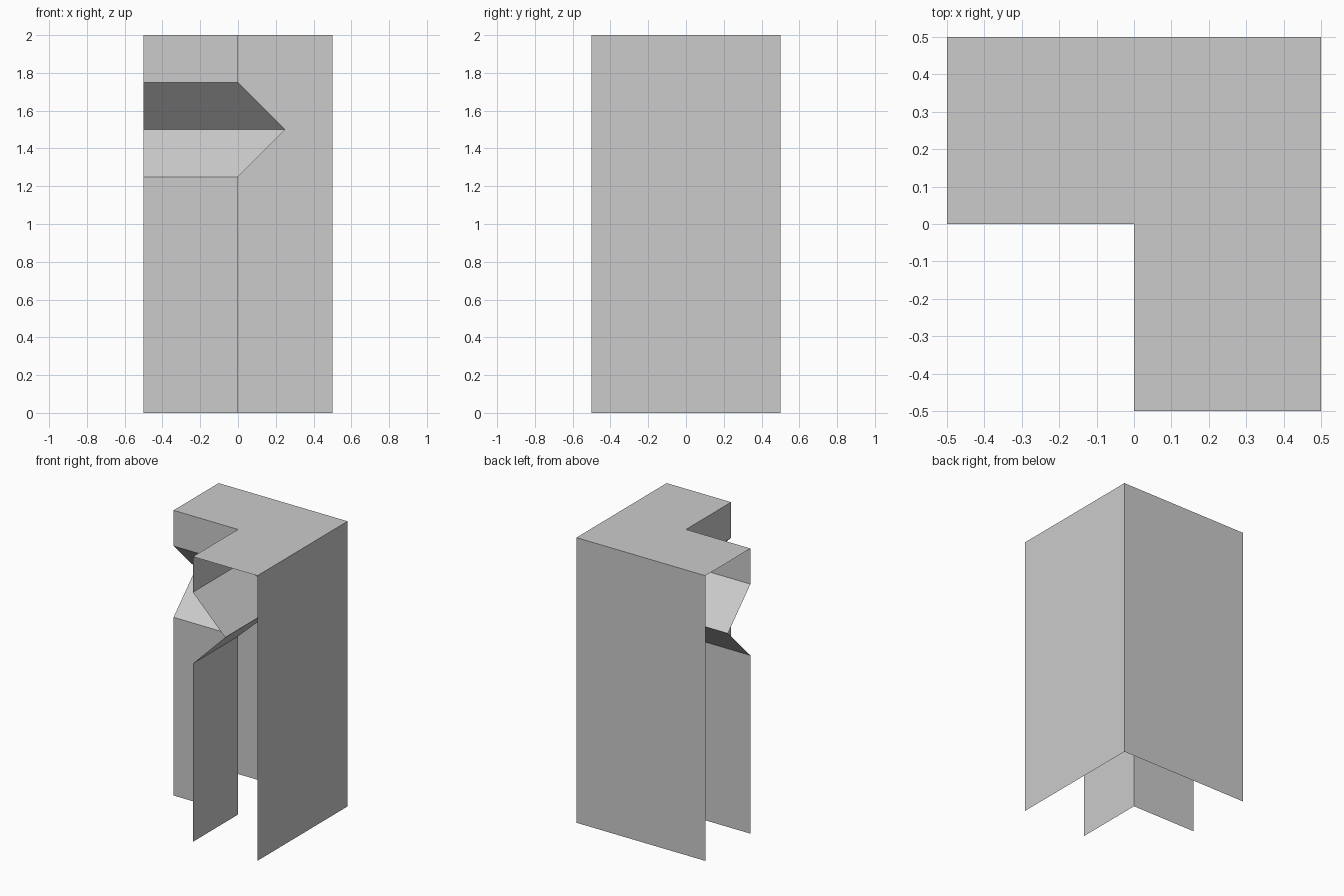
import bpy
import bmesh

if "Cube" in bpy.data.objects:
    bpy.data.objects.remove(bpy.data.objects["Cube"])

# Cross-section of the wall: (offset towards the outer corner, height), open at the bottom
profile = [(0.5, 0), (0.5, 2), (0, 2), (0, 1.75), (0.25, 1.5), (0, 1.25), (0, 0)]

bm = bmesh.new()

# Sweep the section around the L: left end, mitred corner, front end
rows = [[bm.verts.new((x, y, z)) for x, y in ((-0.5, d), (d, d), (d, -0.5))]
        for d, z in profile]
for lower, upper in zip(rows, rows[1:]):
    for j in range(2):
        bm.faces.new((lower[j], upper[j], upper[j + 1], lower[j + 1]))

# Merge the flat top into a single L-shaped face
top = [f for f in bm.faces if all(v.co.z == 2 for v in f.verts)]
bmesh.ops.dissolve_faces(bm, faces=top)
bm.normal_update()

mesh = bpy.data.meshes.new("corner_wall")
bm.to_mesh(mesh)
bm.free()
wall = bpy.data.objects.new("corner_wall", mesh)
bpy.context.collection.objects.link(wall)
